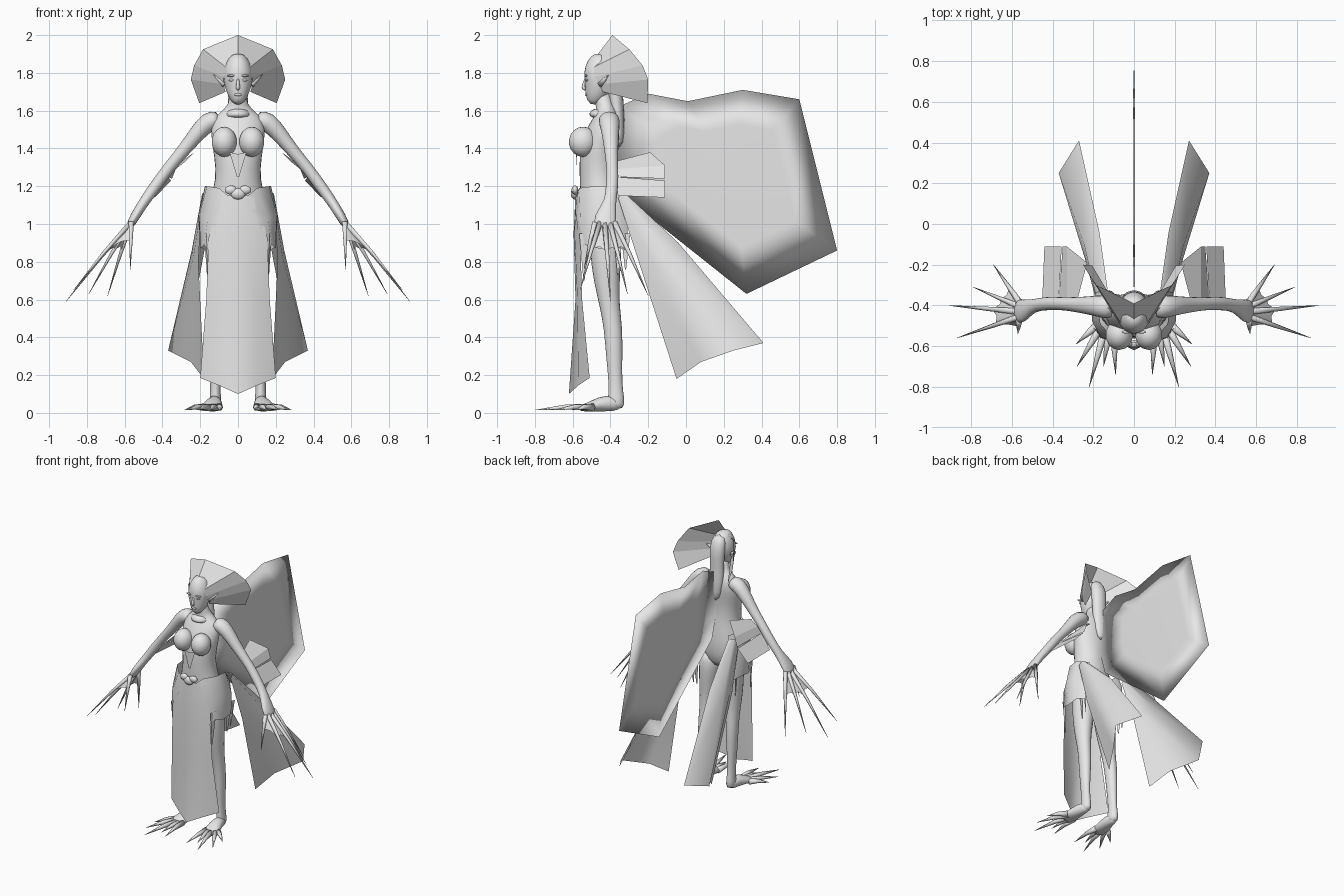
import bpy
import bmesh
from mathutils import Vector, Matrix

cube = bpy.data.objects.get("Cube")
if cube:
    bpy.data.objects.remove(cube)

grey = bpy.data.materials.new("plain_grey")
grey.use_nodes = True
grey.diffuse_color = (0.8, 0.8, 0.8, 1)
grey.node_tree.nodes["Principled BSDF"].inputs["Base Color"].default_value = grey.diffuse_color

X, Y = Vector((1, 0, 0)), Vector((0, 1, 0))


def finish(name, bm, mirror=False, smooth=True, subdivide=0):
    mesh = bpy.data.meshes.new(name)
    bm.to_mesh(mesh)
    bm.free()
    mesh.materials.append(grey)
    if smooth:
        mesh.shade_smooth()
    obj = bpy.data.objects.new(name, mesh)
    bpy.context.collection.objects.link(obj)
    if mirror:
        mod = obj.modifiers.new("mirror", 'MIRROR')
        mod.use_clip = True
    if subdivide:
        obj.modifiers.new("subdivide", 'SUBSURF').levels = subdivide
        obj.modifiers["subdivide"].render_levels = subdivide
    return obj


def tube(name, rings, ref=X, sides=10, mirror=False, subdivide=1):
    """Loft elliptical rings (x, y, z, radius along ref, other radius)."""
    bm = bmesh.new()
    centres = [Vector(r[:3]) for r in rings]
    loops = []
    for i, ring in enumerate(rings):
        along = centres[min(i + 1, len(rings) - 1)] - centres[max(i - 1, 0)]
        along.normalize()
        u = (ref - along * ref.dot(along)).normalized()
        v = along.cross(u)
        loop = []
        for s in range(sides):
            d = Matrix.Rotation(6.28319 * s / sides, 2) @ Vector((1, 0))
            loop.append(bm.verts.new(centres[i] + u * d.x * ring[3] + v * d.y * ring[-1]))
        loops.append(loop)
    for a, b in zip(loops, loops[1:]):
        for s in range(sides):
            t = (s + 1) % sides
            bm.faces.new((a[s], a[t], b[t], b[s]))
    bm.faces.new(loops[0][::-1])
    bm.faces.new(loops[-1])
    return finish(name, bm, mirror, True, subdivide)


def sheet(name, rows, mirror=True, smooth=True):
    """Thin cloth or membrane spanning rows of points."""
    bm = bmesh.new()
    grid = [[bm.verts.new(p) for p in row] for row in rows]
    for a, b in zip(grid, grid[1:]):
        for i in range(len(a) - 1):
            bm.faces.new((a[i], a[i + 1], b[i + 1], b[i]))
    return finish(name, bm, mirror, smooth)


def ball(name, centre, size, mirror=False):
    bm = bmesh.new()
    bmesh.ops.create_uvsphere(bm, u_segments=14, v_segments=9, radius=1,
                              matrix=Matrix.Translation(centre) @ Matrix.Diagonal((*size, 1)))
    return finish(name, bm, mirror)


def spike(name, base, tip, radius, lift=0.0):
    a, b = Vector(base), Vector(tip)
    mid = a.lerp(b, 0.45) + Vector((0, 0, lift))
    return tube(name, [(*a, radius), (*mid, radius * 0.65), (*b, 0.001)],
                Y if abs((b - a).normalized().y) < 0.8 else X, 6, True, 0)


# Torso, neck and head
tube("torso", [(0, -.44, .88, .1, .08), (0, -.44, 1, .165, .11), (0, -.45, 1.12, .155, .115),
               (0, -.46, 1.24, .118, .105), (0, -.465, 1.35, .128, .105), (0, -.45, 1.45, .145, .1),
               (0, -.42, 1.54, .15, .08), (0, -.42, 1.59, .1, .06),
               (0, -.43, 1.63, .047, .047), (0, -.45, 1.71, .045, .045)], sides=14)
tube("head", [(0, -.505, 1.635, .02, .02), (0, -.485, 1.67, .052, .055), (0, -.46, 1.73, .075, .08),
              (0, -.455, 1.79, .085, .092), (0, -.445, 1.85, .07, .085), (0, -.43, 1.9, .035, .05)], sides=12)
tube("nose", [(0, -.53, 1.775, .008), (0, -.542, 1.735, .011), (0, -.545, 1.72, .014), (0, -.53, 1.71, .01)], sides=6)
ball("lips", (0, -.527, 1.685), (.02, .009, .008))
ball("brow", (.035, -.53, 1.785), (.025, .008, .006), True)
ball("eye", (.033, -.525, 1.762), (.017, .008, .007), True)
spike("ear", (.07, -.45, 1.74), (.13, -.41, 1.79), .02)
ball("bust", (.073, -.545, 1.435), (.068, .075, .08), True)
tube("mane", [(0, -.41, 1.89, .05, .04), (0, -.37, 1.79, .065, .05), (0, -.375, 1.67, .05, .04),
              (0, -.36, 1.56, .065, .04), (0, -.35, 1.4, .03, .02)])

# Head crest: a pleated fan
sheet("crest",
      [[(0, -.52, 1.83), (.05, -.51, 1.82), (.075, -.485, 1.78), (.078, -.46, 1.74), (.065, -.44, 1.7)],
       [(0, -.39, 2), (.185, -.3, 1.925), (.232, -.23, 1.84), (.25, -.2, 1.765), (.205, -.205, 1.64)]],
      smooth=False)

# Collar and belt buckle
tube("collar", [(0, -.44, 1.56, .066, .07), (0, -.44, 1.575, .074, .08), (0, -.435, 1.61, .06, .06)], sides=12)
sheet("bodice_point", [[(0, -.582, 1.37), (.045, -.578, 1.38)], [(0, -.58, 1.25), (.006, -.58, 1.25)]])
ball("buckle_centre", (0, -.59, 1.16), (.04, .02, .03))
ball("buckle_lobe", (.038, -.588, 1.18), (.032, .018, .024), True)

# Arms with webbed hands
tube("arm", [(.09, -.41, 1.56, .06, .05), (.16, -.405, 1.545, .06, .058), (.22, -.4, 1.475, .047, .045),
             (.3, -.395, 1.375, .037, .035), (.37, -.39, 1.295, .032, .032), (.43, -.39, 1.21, .036, .034),
             (.5, -.4, 1.115, .03, .028), (.545, -.43, 1.04, .065, .028), (.585, -.43, .97, .06, .02)],
     ref=Y, mirror=True)
fingers = [(.69, -.2, .62), (.79, -.31, .63), (.91, -.4, .59), (.87, -.56, .65), (.57, -.54, .76)]
bases, knuckles = [], []
for i, tip in enumerate(fingers):
    base = Vector((.565, -.38 - .025 * i, 1.01))
    bases.append(base)
    knuckles.append(base.lerp(Vector(tip), .38))
    spike(f"finger_{i + 1}", base, tip, .016, .01)
web = [[], []]
for i in range(5):
    web[0].append(bases[i])
    web[1].append(knuckles[i])
    if i < 4:
        web[0].append(bases[i].lerp(bases[i + 1], .5))
        web[1].append(knuckles[i].lerp(knuckles[i + 1], .5).lerp(bases[i], .12))
sheet("hand_web", web)

# Forearm fins
sheet("upper_arm_fin", [[(.28, -.38, 1.33), (.33, -.38, 1.29), (.37, -.38, 1.25)],
                        [(.23, -.19, 1.38), (.33, -.11, 1.31), (.35, -.11, 1.24)]], smooth=False)
sheet("lower_arm_fin", [[(.37, -.38, 1.25), (.45, -.36, 1.15)],
                        [(.355, -.11, 1.23), (.44, -.11, 1.14)]], smooth=False)

# Legs and clawed feet
tube("leg", [(.085, -.43, 1, .085, .09), (.095, -.425, .85, .08, .09), (.105, -.42, .7, .064, .073),
             (.11, -.405, .57, .047, .055), (.115, -.385, .45, .045, .052), (.12, -.38, .3, .036, .046),
             (.12, -.373, .15, .026, .036), (.12, -.37, .08, .032, .046), (.12, -.37, .015, .036, .05)], mirror=True)
tube("foot", [(.12, -.34, .04, .03, .03), (.125, -.42, .055, .042, .05),
              (.135, -.5, .035, .06, .03), (.15, -.57, .02, .065, .014)], mirror=True)
claws = [(.09, -.74), (.15, -.7), (.22, -.8), (.28, -.7), (.285, -.59)]
for i, (x, y) in enumerate(claws):
    spike(f"toe_{i + 1}", (.1 + .02 * i, -.52 + .006 * i, .03), (x, y, .015), .022, .008)

# Front apron
sheet("apron", [[(0, -.585, 1.16), (.05, -.58, 1.15), (.1, -.565, 1.14)],
                [(0, -.595, .95), (.08, -.59, .95), (.155, -.56, .93)],
                [(0, -.585, .6), (.09, -.575, .6), (.168, -.55, .6)],
                [(0, -.62, .1), (.1, -.57, .145), (.2, -.51, .185)]])

# Hip drape with torn strips beneath
sheet("hip_drape", [[(.03, -.58, 1.13), (.1, -.565, 1.19), (.165, -.49, 1.2), (.175, -.4, 1.2), (.12, -.33, 1.18)],
                    [(.1, -.58, 1.03), (.16, -.56, 1.03), (.205, -.48, 1.05), (.21, -.38, 1.05), (.15, -.31, 1.08)],
                    [(.155, -.56, .86), (.18, -.535, .89), (.2, -.46, .87), (.2, -.37, .88), (.17, -.31, .86)]])
for i, y in enumerate((-.54, -.36, -.32)):
    sheet(f"torn_strip_{i + 1}", [[(.165, y - .025, .95), (.18, y + .025, .95)],
                                  [(.16, y - .003, .7 + .03 * i), (.162, y + .003, .7 + .03 * i)]])

# Trailing skirt panels
sheet("skirt_panel", [[(.19, -.36, 1.14), (.19, -.34, 1.16), (.17, -.33, 1.17), (.13, -.32, 1.16)],
                      [(.21, -.25, .8), (.235, -.19, .83), (.245, -.1, .86), (.17, -.04, .9)],
                      [(.18, -.05, .18), (.25, .08, .27), (.37, .25, .33), (.27, .41, .37)]])

# Dorsal fin: a thin pillow in the middle plane
outline = [(-.36, 1.62), (-.2, 1.69), (.01, 1.65), (.3, 1.71), (.6, 1.66),
           (.8, .86), (.32, .63), (-.31, 1.13), (-.36, 1.3)]
bm = bmesh.new()
rim = [bm.verts.new((0, y, z)) for y, z in outline]
count = len(rim)
middle = Vector((0, .25, 1.25))
for side in (-1, 1):
    bulge = Vector((side * .006, 0, 0))
    inner = [bm.verts.new(v.co.lerp(middle, .4) + bulge) for v in rim]
    hub = bm.verts.new(middle + bulge)
    for i in range(count):
        j = (i + 1) % count
        bm.faces.new((rim[i], rim[j], inner[j], inner[i])[::side])
        bm.faces.new((inner[i], inner[j], hub)[::side])
bmesh.ops.recalc_face_normals(bm, faces=bm.faces[:])
finish("dorsal_fin", bm)
